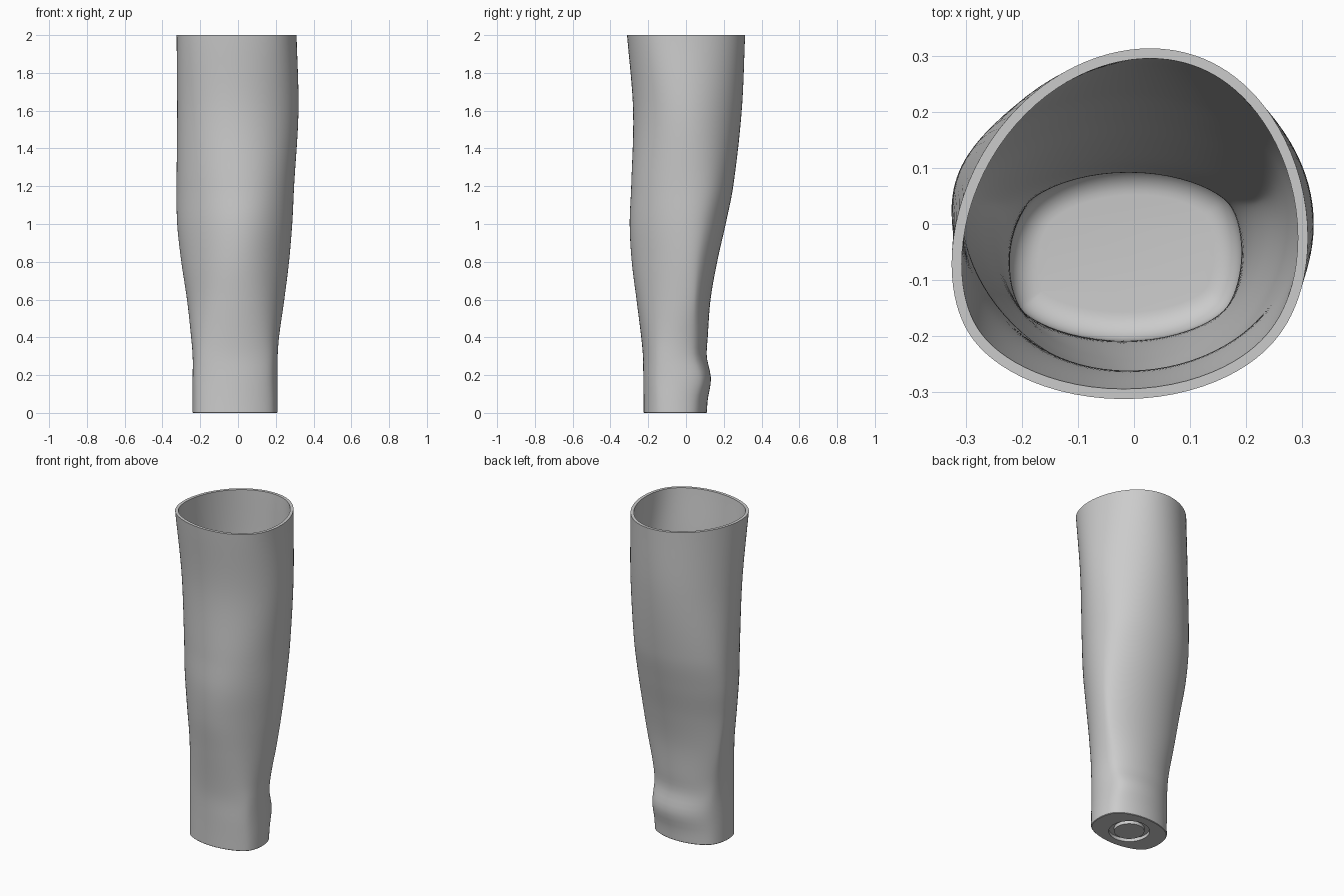
import bpy
import bmesh
from math import sin, cos, pi, radians

SIDES = 96
WALL = 0.018
FLOOR = 0.05
FILLET = 0.05
CENTRE = (-0.015, -0.06)

# height, then how far the wall reaches in eight directions (every 45 degrees from +x)
REACH = [
    (0.00, .21, .16, .11, .175, .24, .268, .225, .24),
    (0.07, .21, .165, .115, .175, .24, .268, .225, .24),
    (0.18, .21, .18, .132, .178, .24, .268, .226, .24),
    (0.30, .21, .163, .11, .178, .24, .268, .228, .24),
    (0.40, .217, .17, .115, .185, .248, .268, .237, .242),
    (0.60, .245, .20, .13, .215, .27, .272, .262, .255),
    (0.80, .27, .23, .165, .245, .30, .285, .287, .272),
    (1.00, .287, .26, .21, .28, .322, .295, .298, .288),
    (1.20, .297, .285, .25, .30, .325, .297, .29, .293),
    (1.60, .32, .308, .295, .30, .322, .31, .28, .298),
    (2.00, .31, .315, .313, .293, .325, .35, .312, .325),
]


def reach_at(z):
    """Eight reaches at a height, by smooth cubic interpolation."""
    last = len(REACH) - 1
    i = max(k for k in range(last) if REACH[k][0] <= z)
    a, b = REACH[i], REACH[i + 1]
    before, after = REACH[max(i - 1, 0)], REACH[min(i + 2, last)]
    span = b[0] - a[0]
    t = (z - a[0]) / span
    out = []
    for k in range(1, 9):
        ma = (b[k] - before[k]) / (b[0] - before[0]) * span
        mb = (after[k] - a[k]) / (after[0] - a[0]) * span
        out.append(a[k] * (1 + 2 * t) * (1 - t) ** 2 + ma * t * (1 - t) ** 2
                   + b[k] * t * t * (3 - 2 * t) + mb * t * t * (t - 1))
    return out


def section(z, inset=0.0, shape_z=None):
    """Rounded outline touching all eight reaches, moved inward by inset."""
    r = reach_at(z if shape_z is None else shape_z)
    waves = []
    for n in range(5):
        w = (1 if n in (0, 4) else 2) / 8
        waves.append((n, w * sum(r[k] * cos(n * k * pi / 4) for k in range(8)),
                      w * sum(r[k] * sin(n * k * pi / 4) for k in range(8))))
    ring = []
    for s in range(SIDES):
        a = 2 * pi * s / SIDES
        h = sum(c * cos(n * a) + d * sin(n * a) for n, c, d in waves) - inset
        dh = sum(n * (d * cos(n * a) - c * sin(n * a)) for n, c, d in waves)
        ring.append((h * cos(a) - dh * sin(a), h * sin(a) + dh * cos(a), z))
    return ring


def circle(radius, z):
    return [(CENTRE[0] + radius * cos(2 * pi * s / SIDES),
             CENTRE[1] + radius * sin(2 * pi * s / SIDES), z) for s in range(SIDES)]


# round groove under the base
rings = [circle(0.085, 0), circle(0.085, 0.02), circle(0.115, 0.02), circle(0.115, 0)]
# outer wall upward
steps = 64
rings += [section(0, 0.003), section(0.003)]
rings += [section(2 * i / steps) for i in range(1, steps + 1)]
# inner wall downward
low = FLOOR + FILLET
rings += [section(2 - (2 - low) * i / steps, WALL) for i in range(steps + 1)]
# rounded join to the inner floor
for i in range(1, 9):
    a = pi / 2 * i / 8
    rings.append(section(low - FILLET * sin(a), WALL + FILLET * (1 - cos(a)), low))

bm = bmesh.new()
loops = [[bm.verts.new(p) for p in ring] for ring in rings]
for lower, upper in zip(loops, loops[1:]):
    for s in range(SIDES):
        e = (s + 1) % SIDES
        bm.faces.new((lower[s], lower[e], upper[e], upper[s]))
bm.faces.new(loops[0])
bm.faces.new(loops[-1])
bmesh.ops.recalc_face_normals(bm, faces=bm.faces[:])

cube = bpy.data.objects.get("Cube")
if cube:
    bpy.data.objects.remove(cube, do_unlink=True)

mesh = bpy.data.meshes.new("limb_sleeve")
bm.to_mesh(mesh)
bm.free()
sleeve = bpy.data.objects.new("limb_sleeve", mesh)
bpy.context.scene.collection.objects.link(sleeve)

# plain grey plastic
grey = bpy.data.materials.new("plain_grey")
grey.use_nodes = True
colour = (0.6, 0.6, 0.6, 1)
grey.diffuse_color = colour
grey.node_tree.nodes["Principled BSDF"].inputs["Base Color"].default_value = colour
mesh.materials.append(grey)

bpy.context.view_layer.objects.active = sleeve
sleeve.select_set(True)
bpy.ops.object.shade_smooth_by_angle(angle=radians(35))
